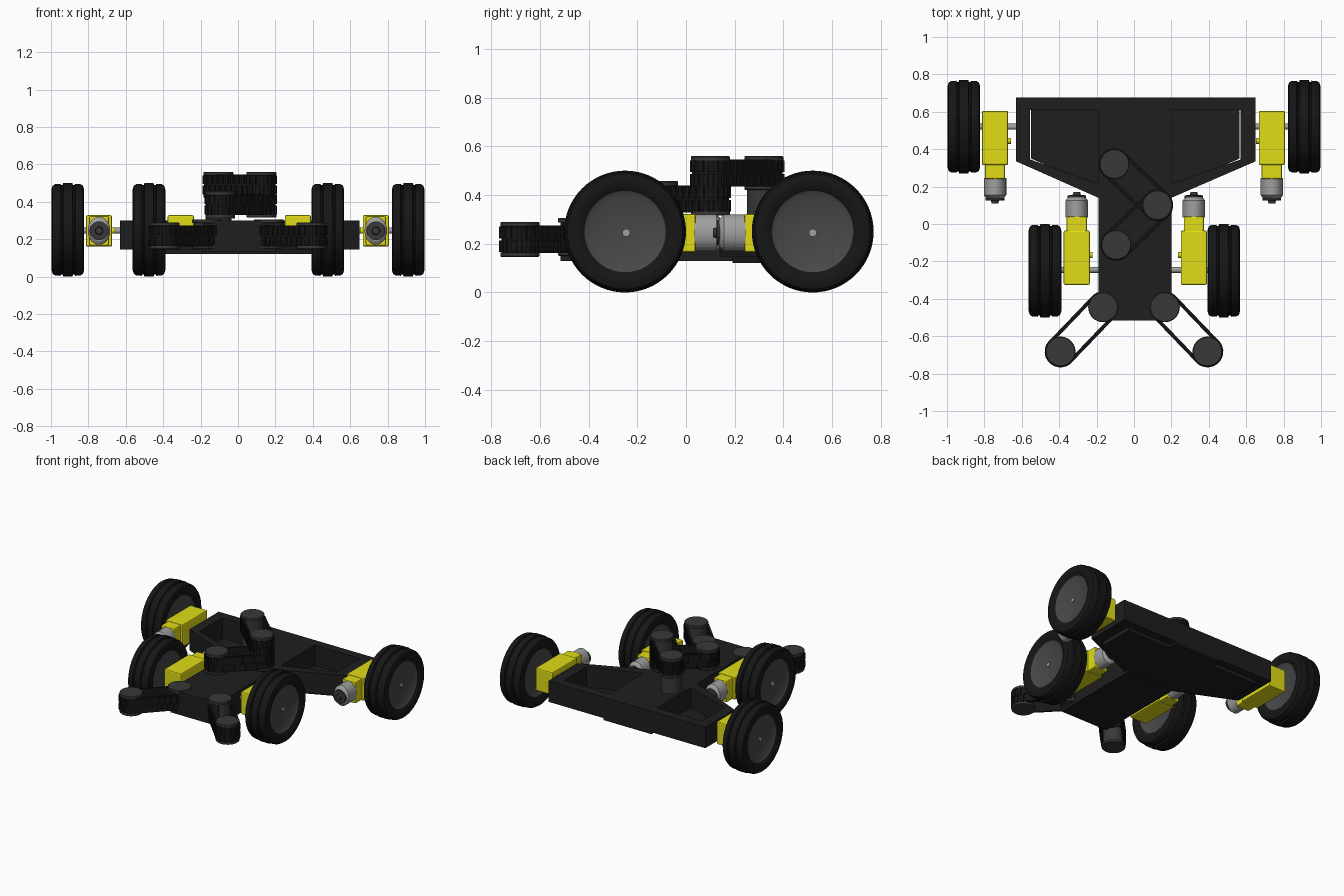
import bpy, bmesh, math
from mathutils import Vector, Matrix

if "Cube" in bpy.data.objects:
    bpy.data.objects.remove(bpy.data.objects["Cube"])


def mat(name, r, g, b):
    m = bpy.data.materials.new(name)
    m.diffuse_color = (r, g, b, 1)
    m.use_nodes = True
    m.node_tree.nodes["Principled BSDF"].inputs["Base Color"].default_value = m.diffuse_color
    return m


RUBBER = mat("rubber", .008, .008, .008)
BODY = mat("body_black", .013, .013, .013)
CAP = mat("dark_grey", .04, .04, .04)
HUB = mat("hub_grey", .065, .065, .065)
YELLOW = mat("yellow", .75, .72, .008)
METAL = mat("metal", .35, .35, .35)
X_AXIS = Matrix.Rotation(math.pi / 2, 4, 'Y')
Y_AXIS = Matrix.Rotation(-math.pi / 2, 4, 'X')


def finish(name, bm, material, smooth=False):
    bmesh.ops.recalc_face_normals(bm, faces=bm.faces)
    me = bpy.data.meshes.new(name)
    bm.to_mesh(me)
    bm.free()
    ob = bpy.data.objects.new(name, me)
    bpy.context.collection.objects.link(ob)
    me.materials.append(material)
    if smooth:
        bpy.ops.object.select_all(action='DESELECT')
        ob.select_set(True)
        bpy.context.view_layer.objects.active = ob
        bpy.ops.object.shade_smooth_by_angle(angle=math.radians(35))
    return ob


def lathe(name, profile, loc, material, rot=Matrix(), closed=False, scale=(1, 1, 1), n=48):
    """Revolve (radius, height) points about local z."""
    bm = bmesh.new()
    rings = [[bm.verts.new((r * math.cos(2 * math.pi * i / n), r * math.sin(2 * math.pi * i / n), h))
              for i in range(n)] for r, h in profile]
    pairs = list(zip(rings, rings[1:])) + ([(rings[-1], rings[0])] if closed else [])
    for a, b in pairs:
        for i in range(n):
            j = (i + 1) % n
            bm.faces.new((a[i], a[j], b[j], b[i]))
    if not closed:
        bm.faces.new(rings[0])
        bm.faces.new(rings[-1])
    bm.transform(Matrix.Translation(loc) @ Matrix.Diagonal((*scale, 1)) @ rot)
    return finish(name, bm, material, True)


def prism(name, outer, z0, z1, material, inner=None):
    """Extrude an outline; with an inner outline it becomes a ring wall."""
    bm = bmesh.new()
    loops = [[bm.verts.new((x, y, z)) for x, y in pts]
             for pts in ([outer, inner] if inner else [outer]) for z in (z0, z1)]

    def bridge(a, b):
        for i in range(len(a)):
            j = (i + 1) % len(a)
            bm.faces.new((a[i], a[j], b[j], b[i]))
    bridge(loops[0], loops[1])
    if inner:
        bridge(loops[2], loops[3])
        bridge(loops[0], loops[2])
        bridge(loops[1], loops[3])
    else:
        bm.faces.new(loops[0])
        bm.faces.new(loops[1])
    return finish(name, bm, material)


def box(name, x0, x1, y0, y1, z0, z1, material, bevel=0):
    ob = prism(name, [(x0, y0), (x1, y0), (x1, y1), (x0, y1)], z0, z1, material)
    if bevel:
        b = ob.modifiers.new("bevel", 'BEVEL')
        b.width, b.segments = bevel, 2
    return ob


# Chassis: long neck, open rear tray with a separate floor
box("chassis_neck", -.19, .2, -.515, .674, .13, .3, BODY)
prism("rear_tray_wall",
      [(-.63, .675), (.65, .675), (.65, .335), (.2, .14), (-.19, .14), (-.63, .335)], .145, .3, BODY,
      [(-.555, .61), (.57, .61), (.57, .345), (.2, .215), (-.19, .215), (-.555, .345)])
prism("rear_tray_floor",
      [(-.55, .615), (.565, .615), (.565, .35), (.2, .19), (-.19, .19), (-.55, .35)], .12, .15, BODY)

# Wheels
half = [(.165, .07), (.185, .084), (.215, .0875), (.236, .081), (.244, .068), (.246, .04),
        (.239, .036), (.239, .028), (.25, .024)]
tire = half + [(r, -h) for r, h in reversed(half)]
hub = [(.03, -.058), (.15, -.062), (.167, -.072), (.167, .072), (.15, .062), (.03, .058)]


def wheel(label, x, y):
    lathe(label + "_tire", tire, (x, y, .25), RUBBER, X_AXIS, closed=True, n=64)
    lathe(label + "_hub", hub, (x, y, .25), HUB, X_AXIS)


def motor(label, x, end, d, inward):
    """Gear motor: 'end' is the gearbox end, d the way the can points, inward the chassis side."""
    def y(t):
        return end + d * t
    z = .245
    box(label + "_gearbox", x - .07, x + .07, y(0), y(.29), .16, .328, YELLOW, .008)
    box(label + "_gearbox_neck", x - .054, x + .054, y(.28), y(.365), .165, .323, YELLOW, .008)
    can = [(.075, .36), (.075, .45), (.058, .468), (.05, .47)]
    lathe(label + "_can", [(r, h * d) for r, h in can], (x, end, z), METAL, Y_AXIS, scale=(.8, 1, 1))
    tip = [(.05, .465), (.05, .478), (.022, .48), (.018, .495)]
    lathe(label + "_can_tip", [(r, h * d) for r, h in tip], (x, end, z), CAP, Y_AXIS, n=24)
    lathe(label + "_locating_pin", [(.016, 0), (.016, .085)], (x, y(.16), z), YELLOW,
          Matrix.Rotation(inward * math.pi / 2, 4, 'Y'), n=16)


for s, side in ((-1, "left"), (1, "right")):
    # rear and front pairs face opposite ways
    wheel("rear_wheel_" + side, s * .91, .52)
    wheel("front_wheel_" + side, s * .478 + .002, -.25)
    motor("rear_motor_" + side, s * .74 - .003, .605, -1, -s)
    motor("front_motor_" + side, s * .313 + .007, -.325, 1, -s)
    for name, x0, x1, y in (("rear", .62, .975, .52), ("front", .18, .545, -.245)):
        lathe(f"{name}_axle_{side}", [(.016, x0 * s), (.016, x1 * s)], (0, y, .245), METAL, X_AXIS, n=16)


# Roller: core with a wider cap at each end
def roller(name, x, y, z0, z1):
    p = [(.076, z0), (.08, z0 + .004), (.08, z0 + .018), (.07, z0 + .02),
         (.07, z1 - .02), (.08, z1 - .018), (.08, z1 - .004), (.076, z1)]
    lathe(name, p, (x, y, 0), CAP, n=40)


# Belt: hollow stadium loop around two rollers with staggered cleats
def belt(name, a, b, z0, z1, r=.076):
    a, b = Vector(a), Vector(b)
    length, ang = (b - a).length, math.atan2(b.y - a.y, b.x - a.x)

    def loop(rad):
        pts = []
        for c, start in ((b, ang - math.pi / 2), (a, ang + math.pi / 2)):
            for i in range(17):
                t = start + math.pi * i / 16
                pts.append((c.x + rad * math.cos(t), c.y + rad * math.sin(t)))
        return pts
    prism(name, loop(r), z0, z1, RUBBER, loop(r - .012))
    bm = bmesh.new()
    arc = math.pi * r
    count = 28
    zm, h = (z0 + z1) / 2, (z1 - z0) / 2
    for row in (0, 1):
        for k in range(count):
            s = (k + row * .5) / count * 2 * (length + arc)
            back, s = s >= length + arc, s % (length + arc)
            if s < length:
                pos, t = Vector((s, -r)), -math.pi / 2
            else:
                t = (s - length) / r - math.pi / 2
                pos = Vector((length + r * math.cos(t), r * math.sin(t)))
            if back:
                pos, t = Vector((length - pos.x, -pos.y)), t + math.pi
            m = (Matrix.Translation((a.x, a.y, zm + (row - .5) * h)) @ Matrix.Rotation(ang, 4, 'Z')
                 @ Matrix.Translation((pos.x, pos.y, 0)) @ Matrix.Rotation(t, 4, 'Z')
                 @ Matrix.Diagonal((.016, .022, h * .85, 1)))
            bmesh.ops.create_cube(bm, size=1, matrix=m)
    finish(name + "_cleats", bm, RUBBER)


# Front gripper arms
for s, side in ((-1, "left"), (1, "right")):
    inner, outer = (s * .165, -.445), (s * .393, -.682)
    roller("gripper_inner_roller_" + side, *inner, .15, .306)
    roller("gripper_outer_roller_" + side, *outer, .145, .29)
    belt("gripper_belt_" + side, inner, outer, .162, .274)

# Two-level belt arm on top of the neck
base, elbow, tip = (-.105, .32), (.125, .1), (-.095, -.112)
lathe("arm_pedestal", [(.07, .295), (.07, .43)], (*base, 0), CAP)
roller("arm_base_roller", *base, .42, .56)
roller("arm_elbow_roller", *elbow, .315, .56)
roller("arm_tip_roller", *tip, .31, .457)
belt("arm_upper_belt", base, elbow, .435, .545)
belt("arm_lower_belt", elbow, tip, .328, .44)
